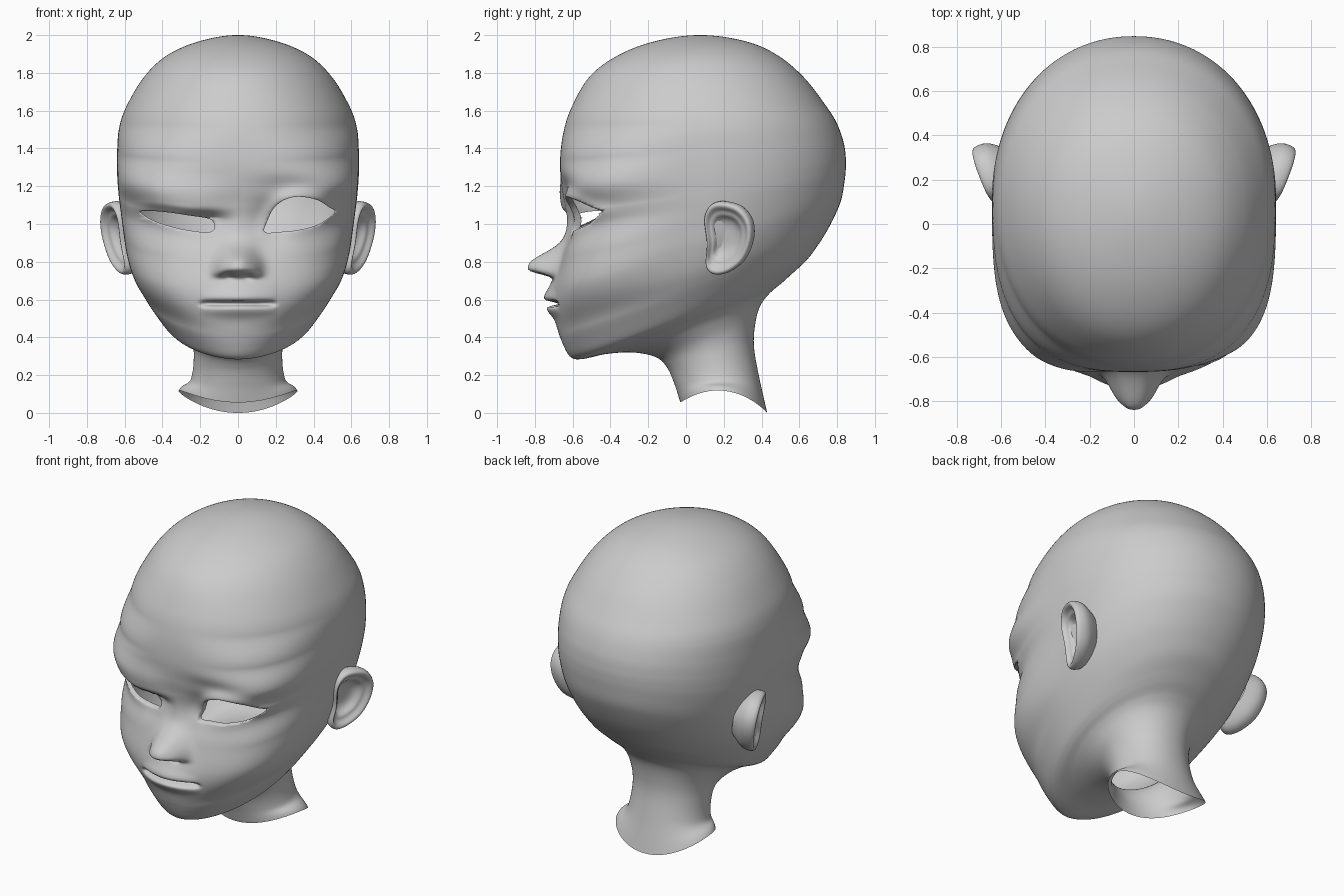
import bpy, bmesh
from math import sin, cos, pi, exp
from mathutils import Vector

if "Cube" in bpy.data.objects:
    bpy.data.objects.remove(bpy.data.objects["Cube"])


def ss(t, a, b):
    t = max(0.0, min(1.0, (t - a) / (b - a)))
    return t * t * (3 - 2 * t)


def bump(d, s, p=2):
    return exp(-abs(d / s) ** p)


def spline(p0, p1, p2, p3, t):
    return [0.5 * (2 * b + (c - a) * t + (2 * a - 5 * b + 4 * c - d) * t * t
                   + (3 * b - a - 3 * c + d) * t ** 3)
            for a, b, c, d in zip(p0, p1, p2, p3)]


def closed_spline(pts, n):
    k = len(pts)
    return [spline(*[pts[(i + j - 1) % k] for j in range(4)], s / n)
            for i in range(k) for s in range(n)]


def nearest(poly, x, z):
    best, p = 9.0, Vector((x, z))
    for i in range(len(poly)):
        a, b = Vector(poly[i - 1]), Vector(poly[i])
        ab = b - a
        t = max(0, min(1, (p - a).dot(ab) / max(ab.length_squared, 1e-12)))
        q = a + ab * t
        if (p - q).length < best:
            best, point = (p - q).length, q
    return best, point


def inside(poly, x, z):
    hit = False
    for i in range(len(poly)):
        (ax, az), (bx, bz) = poly[i - 1], poly[i]
        if (az > z) != (bz > z) and x < ax + (z - az) / (bz - az) * (bx - ax):
            hit = not hit
    return hit


def make_object(name, bm):
    bmesh.ops.recalc_face_normals(bm, faces=bm.faces)
    for f in bm.faces:
        f.smooth = True
    me = bpy.data.meshes.new(name)
    bm.to_mesh(me)
    bm.free()
    ob = bpy.data.objects.new(name, me)
    bpy.context.collection.objects.link(ob)
    return ob


# Eye openings seen from the front (x, z): one open, one narrowed
open_eye = closed_spline([(.14, .957), (.155, 1.015), (.19, 1.085), (.25, 1.13), (.325, 1.145),
                          (.42, 1.127), (.48, 1.09), (.512, 1.062), (.43, 1.0), (.33, .97), (.22, .958)], 3)
narrow_eye = closed_spline([(-.137, .96), (-.14, 1.022), (-.26, 1.045), (-.39, 1.064),
                            (-.515, 1.068), (-.47, 1.03), (-.39, .997), (-.26, .966)], 3)

# Tilted rings from neck to crown: front y, front z, back y, back z, half width
rings = [
    (-.03, .055, .43, .0, .315), (-.06, .15, .385, .2, .25), (-.10, .24, .36, .35, .234),
    (-.16, .295, .365, .46, .245), (-.28, .32, .39, .56, .285), (-.42, .312, .44, .63, .328),
    (-.55, .285, .51, .69, .375), (-.61, .295, .56, .735, .41), (-.65, .36, .64, .81, .46),
    (-.68, .45, .70, .89, .515), (-.69, .55, .75, .97, .557), (-.68, .70, .80, 1.07, .592),
    (-.655, .85, .825, 1.14, .61), (-.632, 1.0, .84, 1.23, .627), (-.64, 1.1, .846, 1.29, .635),
    (-.658, 1.2, .846, 1.35, .64), (-.667, 1.33, .835, 1.43, .64), (-.65, 1.48, .80, 1.53, .63),
    (-.605, 1.62, .745, 1.62, .592), (-.51, 1.78, .63, 1.77, .50), (-.365, 1.89, .49, 1.89, .38),
    (-.17, 1.966, .32, 1.966, .21), (.07, 2.0, .08, 2.0, .004)]

# Squareness of the front half by height: full cheeks, hollow eyes, full brow, round crown
fullness = [(0, 2.0), (.28, 1.85), (.42, 2.0), (.68, 3.0), (.82, 2.9), (.97, 2.55), (1.06, 2.75),
            (1.19, 3.4), (1.34, 2.65), (1.52, 2.15), (1.8, 2.0), (2.1, 2.0)]


def front_power(z):
    for (za, a), (zb, b) in zip(fullness, fullness[1:]):
        if z < zb:
            return a + (b - a) * ss(z, za, zb)
    return 2.0


# Facial relief, pushed forward from the plain head surface
def relief(x, z):
    a = abs(x)
    dz = z - .785
    h = .16 * bump(x, .088, 2.5) * (bump(dz, .085) if dz > 0 else bump(dz, .055, 4))    # nose tip
    h += .04 * bump(a - .09, .042) * (bump(z - .76, .055) if z > .76 else bump(z - .76, .04, 4))
    h -= .025 * bump(a - .05, .025) * bump(z - .722, .018)                      # nostrils
    h += .042 * bump(x, .18) * bump(z - .635, .11)                              # muzzle
    wide = max(0, 1 - (a / .205) ** 2)
    h += .022 * wide * bump(z - .61, .02 + .022 * wide)                         # upper lip
    h += .022 * wide * bump(z - .545, .02 + .018 * wide)                        # lower lip
    h -= .055 * (1 - ss(a, .1, .22)) * bump(z - .578, .011)                     # mouth line
    h -= .02 * (1 - ss(a, .17, .215)) * bump(z - .578, .014)
    h -= .05 * bump(a - .17, .10) * bump(z - 1.03, .12) * (1 if x > 0 else 1 - .6 * ss(z, 1.02, 1.1))
    if x > 0:
        h -= .02 * bump(x - .28, .17) * bump(z - 1.2, .055)                     # lid crease
        if .05 < x < .6 and .84 < z < 1.28:
            d = nearest(open_eye, x, z)[0]
            h += .022 * bump(d, .04) * (.4 + .6 * ss(z, .98, 1.08))             # lids
    else:
        line = 1.025 + .04 * ss(-x, .14, .5)
        h += (.045 * ss(z, line - .015, line + .055) * (1 - ss(z, 1.07, 1.28))
              * ss(-x, -.02, .2) * (1 - ss(-x, .42, .62)))                      # lowered brow
        if -.6 < x < -.05 and .88 < z < 1.03:
            h += .01 * bump(nearest(narrow_eye, x, z)[0], .035)
    return h


# Head and neck as one lofted shell, open at the neck
bm = bmesh.new()
STEPS, SIDES = 15, 200
first = [2 * a - b for a, b in zip(rings[0], rings[1])]
last = (.32, 1.966, -.17, 1.966, -.21)
ctrl = [first] + rings + [last]
rows = [spline(*ctrl[i:i + 4], s / STEPS) for i in range(len(rings) - 1) for s in range(STEPS)]
rows.append(rings[-1])
grid = []
for yf, zf, yb, zb, w in rows:
    ym = yf + (yb - yf) * .51
    lift = .09 * (1 - ss(zf, .05, .16))
    nf = front_power(zf)
    row = []
    for k in range(SIDES):
        phi = 2 * pi * k / SIDES
        th = phi - .5 * sin(phi)
        sx, cy = sin(th), cos(th)
        depth, n = (ym - yf, nf) if cy > 0 else (yb - ym, 2.1)
        r = (abs(sx / w) ** n + abs(cy / depth) ** n) ** (-1 / n)
        x, y = r * sx, ym - r * cy
        z = zf + (zb - zf) * (y - yf) / (yb - yf) + lift * (x / w) ** 2
        if y < -.25 and .4 < z < 1.45:
            y -= relief(x, z) * ss(-y, .28, .45)
        row.append(bm.verts.new((x, y, z)))
    grid.append(row)
for a, b in zip(grid, grid[1:]):
    for k in range(SIDES):
        j = (k + 1) % SIDES
        bm.faces.new((a[k], a[j], b[j], b[k]))
bm.faces.new(grid[-1])

# Cut the eye openings, snap their borders to the outlines, turn the lids inward
for poly in (open_eye, narrow_eye):
    xs, zs = [p[0] for p in poly], [p[1] for p in poly]
    cut = []
    for f in bm.faces:
        c = f.calc_center_median()
        if (c.y < -.25 and min(xs) < c.x < max(xs) and min(zs) < c.z < max(zs)
                and inside(poly, c.x, c.z)):
            cut.append(f)
    bmesh.ops.delete(bm, geom=cut, context='FACES')
    sign = 1 if poly is open_eye else -1
    rim = [e for e in bm.edges if e.is_boundary
           and all(v.co.y < -.25 and v.co.z > .8 and v.co.x * sign > 0 for v in e.verts)]
    for v in {v for e in rim for v in e.verts}:
        q = nearest(poly, v.co.x, v.co.z)[1]
        v.co.x, v.co.z = q.x, q.y
    new = bmesh.ops.extrude_edge_only(bm, edges=rim)['geom']
    for v in new:
        if isinstance(v, bmesh.types.BMVert):
            v.co.y += .035
make_object("head", bm)

# Ears: a rim section swept around the ear outline (y, z)
outline = closed_spline([(.19, 1.12), (.285, 1.095), (.345, 1.02), (.352, .92), (.31, .81),
                         (.23, .745), (.15, .732), (.108, .78), (.115, .9), (.10, 1.03), (.13, 1.1)], 4)
section = [(.08, -.045), (.35, -.045), (.52, -.03), (.62, .0), (.72, -.005), (.82, .018), (.9, .028),
           (.98, .02), (1.0, -.008), (.98, -.04), (.88, -.07), (.6, -.12)]
centre = Vector((.195, .93))
normal = Vector((.91, -.37, -.16))
for name, side in (("ear_right", 1), ("ear_left", -1)):
    bm = bmesh.new()
    loops = []
    for r, h in section:
        loop = []
        for p in outline:
            q = centre + (Vector(p) - centre) * r
            co = Vector((.59 + .42 * (q.x - .1) + .17 * (q.y - .9), q.x, q.y)) + normal * h
            loop.append(bm.verts.new((co.x * side, co.y, co.z)))
        loops.append(loop)
    n = len(outline)
    for a, b in zip(loops, loops[1:]):
        for k in range(n):
            bm.faces.new((a[k], a[(k + 1) % n], b[(k + 1) % n], b[k]))
    bm.faces.new(loops[0])
    ear = make_object(name, bm)
    sub = ear.modifiers.new("smooth", 'SUBSURF')
    sub.levels = sub.render_levels = 1
